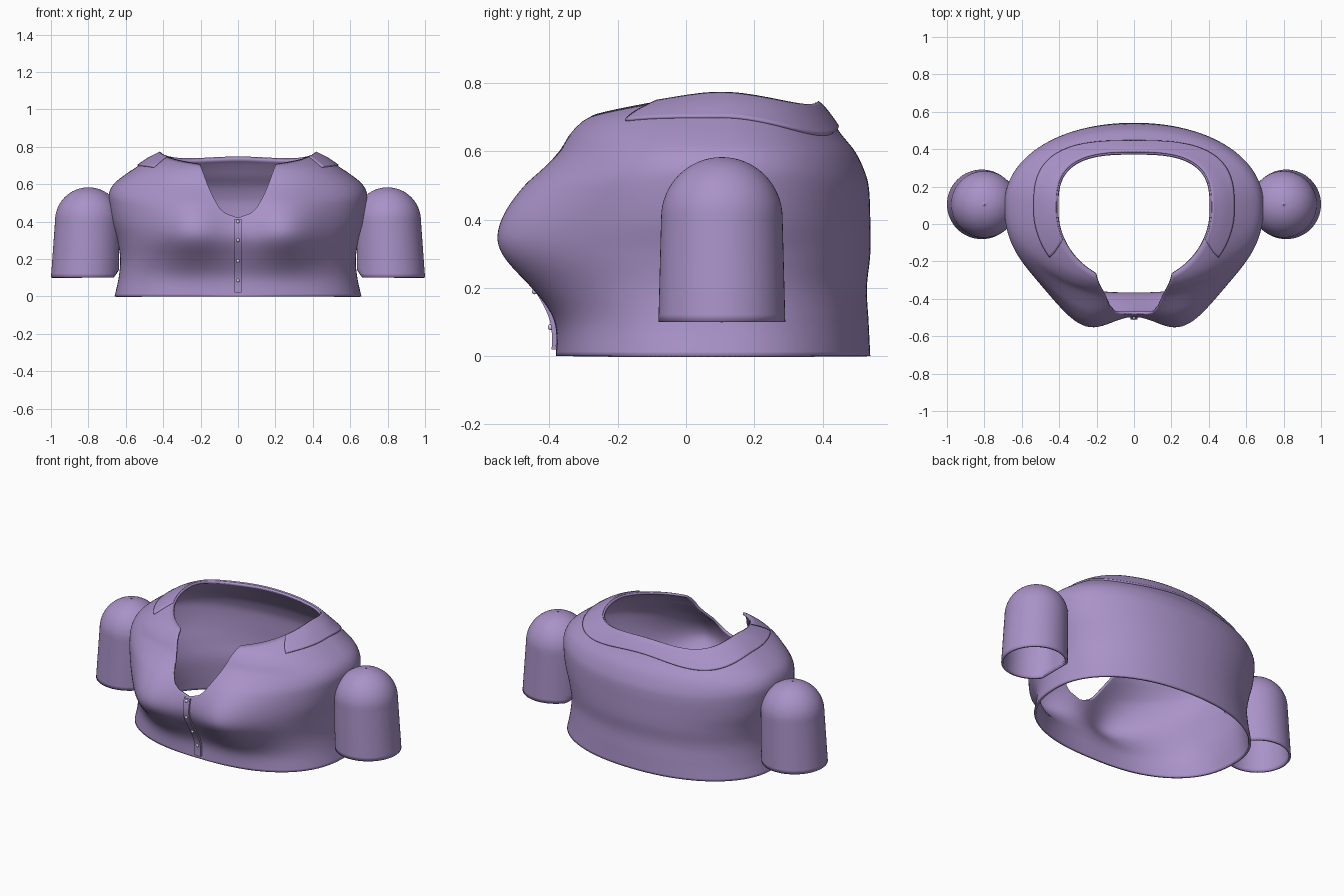
import bpy, math

if "Cube" in bpy.data.objects:
    bpy.data.objects.remove(bpy.data.objects["Cube"])

N, ROWS, YC = 192, 56, 0.10

# torso sections: z, half width, back y, front y (before the bust is added)
SECTIONS = [(0, .66, .54, -.38), (.1, .638, .535, -.375), (.2, .63, .53, -.395),
            (.3, .645, .54, -.41), (.4, .675, .54, -.405), (.5, .69, .535, -.39),
            (.55, .69, .52, -.365), (.6, .665, .495, -.34), (.65, .605, .455, -.33),
            (.7, .53, .42, -.29), (.74, .47, .385, -.19), (.78, .39, .32, -.04)]
# neckline half width against height
NECK_V = [(.42, 0), (.45, .075), (.5, .115), (.58, .155), (.7, .2), (.8, .25)]


def interp(table, z):
    """Smooth interpolation of table rows keyed by their first value."""
    z = min(max(z, table[0][0]), table[-1][0])
    k = 0
    while k < len(table) - 2 and z > table[k + 1][0]:
        k += 1
    a, b = table[k], table[k + 1]
    p, q = table[max(k - 1, 0)], table[min(k + 2, len(table) - 1)]
    h = b[0] - a[0]
    t = (z - a[0]) / h
    out = []
    for c in range(1, len(a)):
        ma = (b[c] - p[c]) / (b[0] - p[0]) * h
        mb = (q[c] - a[c]) / (q[0] - a[0]) * h
        out.append((2*t**3 - 3*t*t + 1) * a[c] + (t**3 - 2*t*t + t) * ma
                   + (3*t*t - 2*t**3) * b[c] + (t**3 - t*t) * mb)
    return out


def torso(phi, z, lift=0.0):
    """Point on the torso; phi = 0 is the back, pi the front."""
    rx, yb, yf = interp(SECTIONS, z)
    s, c = math.sin(phi), math.cos(phi)
    e = 2 / (2.4 if c < 0 else 2.15)
    x = math.copysign(abs(s) ** e, s) * (rx + lift)
    cy = abs(c) ** e
    if c >= 0:
        return (x, YC + cy * (yb - YC + lift), z + lift * .5)
    bust = sum(math.exp(-((x - m) / .155) ** 2 / 2) for m in (-.25, .25))
    bust *= .16 * math.exp(-((z - .35) / (.12 if z < .35 else .15)) ** 2 / 2)
    return (x, YC - cy * (YC - yf + lift) - bust * min(1, 2 * cy), z + lift * .5)


def in_oval(p, rx, back, front):
    x, y = p[0], p[1] - .08
    if y > 0:
        return abs(x / rx) ** 3 + (y / back) ** 3 < 1
    return (x / rx) ** 2 + (y / front) ** 2 < 1


def in_neck(p):
    v = p[1] < 0 and p[2] > .42 and abs(p[0]) < interp(NECK_V, p[2])[0]
    return v or in_oval(p, .41, .30, .40)


def in_band(p):
    return in_neck(p) or in_oval(p, .53, .36, .47)


def first_z(phi, test):
    """Height at which a column of the torso enters a region."""
    z = .3
    while z < .78 and not test(torso(phi, z)):
        z += .004
    lo, hi = z - .004, z
    for _ in range(12):
        mid = (lo + hi) / 2
        lo, hi = (lo, mid) if test(torso(phi, mid)) else (mid, hi)
    return hi


def material(name, col):
    m = bpy.data.materials.new(name)
    m.diffuse_color = (*col, 1)
    m.use_nodes = True
    m.node_tree.nodes["Principled BSDF"].inputs["Base Color"].default_value = m.diffuse_color
    return m


cloth = material("lilac_cloth", (.40, .29, .58))
pale = material("pale_button", (.75, .70, .85))


def grid_object(name, columns, closed, thick):
    """Skin a list of vertex columns and give it thickness inward."""
    n, m = len(columns), len(columns[0])
    verts = [p for col in columns for p in col]
    faces = []
    for i in range(n if closed else n - 1):
        k = (i + 1) % n
        for j in range(m - 1):
            faces.append((i*m + j, i*m + j + 1, k*m + j + 1, k*m + j))
    me = bpy.data.meshes.new(name)
    me.from_pydata(verts, [], faces)
    me.validate()
    ob = bpy.data.objects.new(name, me)
    bpy.context.collection.objects.link(ob)
    finish(ob, cloth)
    if thick:
        mod = ob.modifiers.new("thickness", 'SOLIDIFY')
        mod.thickness, mod.offset = thick, -1
    return ob


def finish(ob, mat):
    ob.data.materials.append(mat)
    bpy.ops.object.select_all(action='DESELECT')
    ob.select_set(True)
    bpy.context.view_layer.objects.active = ob
    bpy.ops.object.shade_smooth_by_angle(angle=math.radians(40))


# bodice shell, from hem to neckline
cols = []
for i in range(N):
    phi = 2 * math.pi * i / N
    top = first_z(phi, in_neck)
    cols.append([torso(phi, top * j / ROWS) for j in range(ROWS + 1)])
grid_object("bodice", cols, True, .014)

# raised band around the back and shoulders of the neck
cols = []
for i in range(121):
    phi = math.radians(-128 + 256 * i / 120)
    a, b = first_z(phi, in_band), first_z(phi, in_neck)
    cols.append([torso(phi, a + (b - a) * j / 12, .008) for j in range(13)])
grid_object("neck_band", cols, False, .012)

# button strip down the front
cols = []
for dx, out in ((.02, 0), (.02, .013), (-.02, .013), (-.02, 0)):
    col = []
    for j in range(25):
        z = .02 + .395 * j / 24
        col.append((dx, torso(math.pi, z)[1] - out, z))
    cols.append(col)
grid_object("button_strip", cols, False, 0)

# buttons
for z in (.40, .30, .19, .085):
    bpy.ops.mesh.primitive_uv_sphere_add(segments=16, ring_count=8, radius=.009,
                                         location=(0, torso(math.pi, z)[1] - .014, z))
    bpy.context.object.name = "button"
    finish(bpy.context.object, pale)

# domed sleeves, open at the bottom and trimmed where they enter the bodice
profile = [(.186 - .008 * j / 14, .10 + .305 * j / 14) for j in range(15)]
profile += [(.178 * math.cos(math.pi / 2 * j / 16), .405 + .178 * math.sin(math.pi / 2 * j / 16))
            for j in range(1, 17)]
for side, name in ((1, "right_sleeve"), (-1, "left_sleeve")):
    cols = []
    for i in range(64):
        a = 2 * math.pi * i / 64
        col = []
        for r, z in profile:
            x = .80 + .014 * max(0, (.405 - z) / .305) + r * math.sin(a)
            x = max(x, .635 + .03 * max(0, 1 - (z - .10) / .04))
            col.append((side * x, .105 + side * r * math.cos(a), z))
        cols.append(col)
    # the flattened inner wall inside the bodice is left open
    ob = grid_object(name, cols, True, .012)
